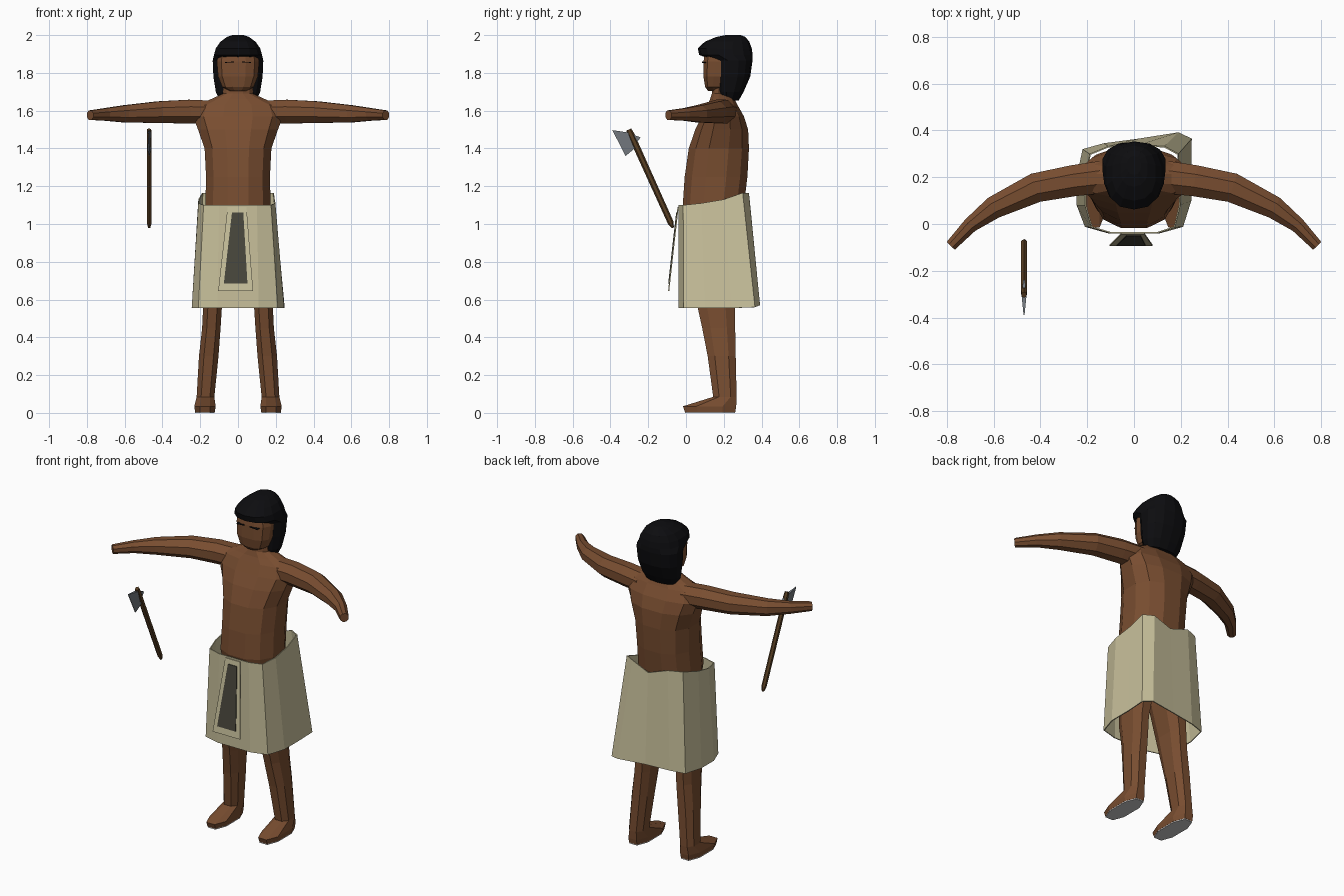
import bpy, bmesh, math
from mathutils import Vector

if "Cube" in bpy.data.objects:
    bpy.data.objects.remove(bpy.data.objects["Cube"])


def material(name, rgb):
    m = bpy.data.materials.new(name)
    m.diffuse_color = (*rgb, 1)
    m.use_nodes = True
    m.node_tree.nodes["Principled BSDF"].inputs["Base Color"].default_value = m.diffuse_color
    return m


SKIN = material("skin", (0.19, 0.075, 0.03))
LINEN = material("linen", (0.58, 0.53, 0.33))
DARK = material("dark_cloth", (0.065, 0.062, 0.045))
HAIR = material("black_hair", (0.004, 0.004, 0.005))
WOOD = material("wood", (0.10, 0.05, 0.017))
METAL = material("metal", (0.17, 0.19, 0.21))


def loft(name, rings, mat=None, caps=True, mirror=False):
    """Bridge equal-length closed rings of points into one faceted object."""
    bm = bmesh.new()
    loops = [[bm.verts.new(p) for p in r] for r in rings]
    n = len(loops[0])
    for a, b in zip(loops, loops[1:]):
        for i in range(n):
            j = (i + 1) % n
            bm.faces.new((a[i], a[j], b[j], b[i]))
    if caps:
        bm.faces.new(loops[0][::-1])
        bm.faces.new(loops[-1])
    bmesh.ops.recalc_face_normals(bm, faces=bm.faces)
    me = bpy.data.meshes.new(name)
    bm.to_mesh(me)
    bm.free()
    ob = bpy.data.objects.new(name, me)
    bpy.context.collection.objects.link(ob)
    if mat:
        me.materials.append(mat)
    if mirror:
        ob.modifiers.new("mirror", "MIRROR")
    return ob


def unit_ring(n, power=1.0):
    """Circle points, squared off a little when power < 1."""
    pts = []
    for i in range(n):
        t = 2 * math.pi * (i + 0.5) / n
        c, s = math.cos(t), math.sin(t)
        pts.append((math.copysign(abs(c) ** power, c), math.copysign(abs(s) ** power, s)))
    return pts


def level(z, cx, hw, y0, y1, n=12, power=0.85):
    """Horizontal cross-section given by its half width and y range."""
    return [(cx + hw * u, (y0 + y1) / 2 + (y1 - y0) / 2 * v, z) for u, v in unit_ring(n, power)]


def tube(path, n=8):
    """Rings square to a path of (x, y, z, side radius, vertical radius)."""
    rings = []
    for i, (x, y, z, r, h) in enumerate(path):
        a, b = path[max(i - 1, 0)], path[min(i + 1, len(path) - 1)]
        d = (Vector(b[:3]) - Vector(a[:3])).normalized()
        side = d.cross(Vector((0, 0, 1))).normalized()
        up = side.cross(d)
        rings.append([Vector((x, y, z)) + side * r * u + up * h * v for u, v in unit_ring(n)])
    return rings


# torso, shoulders and neck
torso = [(0.92, .165, .02, .29), (1.10, .178, -.022, .312), (1.25, .174, -.012, .33),
         (1.40, .182, .01, .338), (1.50, .218, .045, .333), (1.57, .245, .08, .31),
         (1.63, .225, .11, .275), (1.66, .15, .125, .26), (1.69, .082, .135, .25),
         (1.76, .075, .14, .25)]
loft("torso", [level(z, 0, w, a, b) for z, w, a, b in torso], SKIN)

# head
head = [(1.705, .045, .115, .2), (1.725, .085, .10, .23), (1.78, .108, .09, .27),
        (1.86, .115, .09, .3), (1.93, .10, .10, .3)]
loft("head", [level(z, 0, w, a, b, 12, .75) for z, w, a, b in head], SKIN)

# closed eyelids
lid = [[(x, y, z) for x, z in ((.02, 1.856), (.07, 1.853), (.07, 1.857), (.02, 1.860))]
       for y in (.084, .11)]
loft("eyelids", lid, HAIR, mirror=True)

# hair: fringe above, side and back locks below
hair = [(1.655, .10, .175, .28), (1.70, .12, .165, .305), (1.78, .133, .155, .34),
        (1.865, .137, .15, .352), (1.895, .13, .07, .353), (1.93, .12, .062, .348),
        (1.965, .095, .10, .335), (1.99, .06, .16, .315), (2.0, .03, .21, .29)]
loft("hair", [level(z, 0, w, a, b, 14) for z, w, a, b in hair], HAIR)

# arms, tapering to blunt hands
arm = [(.14, .20, 1.592, .075, .066), (.26, .185, 1.595, .072, .068),
       (.42, .155, 1.592, .068, .062), (.60, .07, 1.583, .052, .049),
       (.70, -.005, 1.58, .035, .036), (.783, -.093, 1.576, .026, .027)]
loft("arms", tube(arm), SKIN, mirror=True)

# legs with feet
leg = [(.006, .175, .056, -.015, .27), (.035, .175, .06, -.025, .275),
       (.085, .172, .05, .14, .272), (.30, .155, .055, .11, .268),
       (.45, .141, .052, .08, .266), (.56, .135, .053, .055, .266),
       (.75, .11, .07, .035, .275), (1.0, .09, .08, .03, .28)]
loft("legs", [level(z, c, w, a, b, 8, .8) for z, c, w, a, b in leg], SKIN, mirror=True)
loft("soles", [level(z, .175, .055, -.014, .269, 8, .8) for z in (0, .007)], mirror=True)

# wrapped kilt: waist x, y, z then hem x, y, z
kilt = [(.10, -.04, 1.10, .11, -.04, .555), (.175, -.015, 1.10, .21, -.012, .555),
        (.198, .08, 1.11, .245, .10, .555), (.195, .20, 1.13, .245, .24, .555),
        (.19, .30, 1.165, .247, .365, .56), (.13, .333, 1.165, .19, .392, .57),
        (.02, .338, 1.12, .02, .365, .57), (-.11, .333, 1.165, -.13, .345, .565),
        (-.19, .30, 1.165, -.22, .32, .56), (-.21, .18, 1.13, -.245, .20, .555),
        (-.21, .08, 1.11, -.245, .08, .555), (-.182, -.015, 1.10, -.21, -.012, .555),
        (-.10, -.04, 1.10, -.11, -.04, .555)]
skirt = loft("kilt", [[k[3:] for k in kilt], [k[:3] for k in kilt]], LINEN, caps=False)
skirt.modifiers.new("cloth", "SOLIDIFY").thickness = 0.006


# apron: pale panel with a dark inlay, leaning forward at the hem
def apron_plate(name, corners, front, back, mat):
    lean = lambda z: -.045 - (1.09 - z) * .112
    loft(name, [[(x, lean(z) + d, z) for x, z in corners] for d in (front, back)], mat)


apron_plate("apron", [(-.105, .645), (.08, .645), (.045, 1.09), (-.055, 1.09)], 0, .006, LINEN)
apron_plate("apron_inlay", [(-.075, .685), (.05, .685), (.028, 1.06), (-.032, 1.06)],
            -.004, .002, DARK)

# axe handle, pointed at the butt
AX = -.47
handle = [(AX, -.07, .98, .006, .006), (AX, -.08, 1.005, .014, .016),
          (AX, -.292, 1.475, .014, .018), (AX, -.303, 1.50, .012, .014)]
rings = []
d = Vector((0, -.41, .91)).normalized()
side = Vector((1, 0, 0))
for x, y, z, r, h in handle:
    rings.append([Vector((x, y, z)) + side * r * u + side.cross(d) * h * v for u, v in unit_ring(6)])
loft("axe_handle", rings, WOOD)

# axe head: y, z and half thickness, thin at the cutting edge
blade = [(-.39, 1.497, .002), (-.31, 1.485, .01), (-.24, 1.458, .004),
         (-.262, 1.43, .006), (-.278, 1.395, .01), (-.32, 1.36, .002)]
loft("axe_head", [[(AX + s * t, y, z) for y, z, t in blade] for s in (-1, 1)], METAL)
